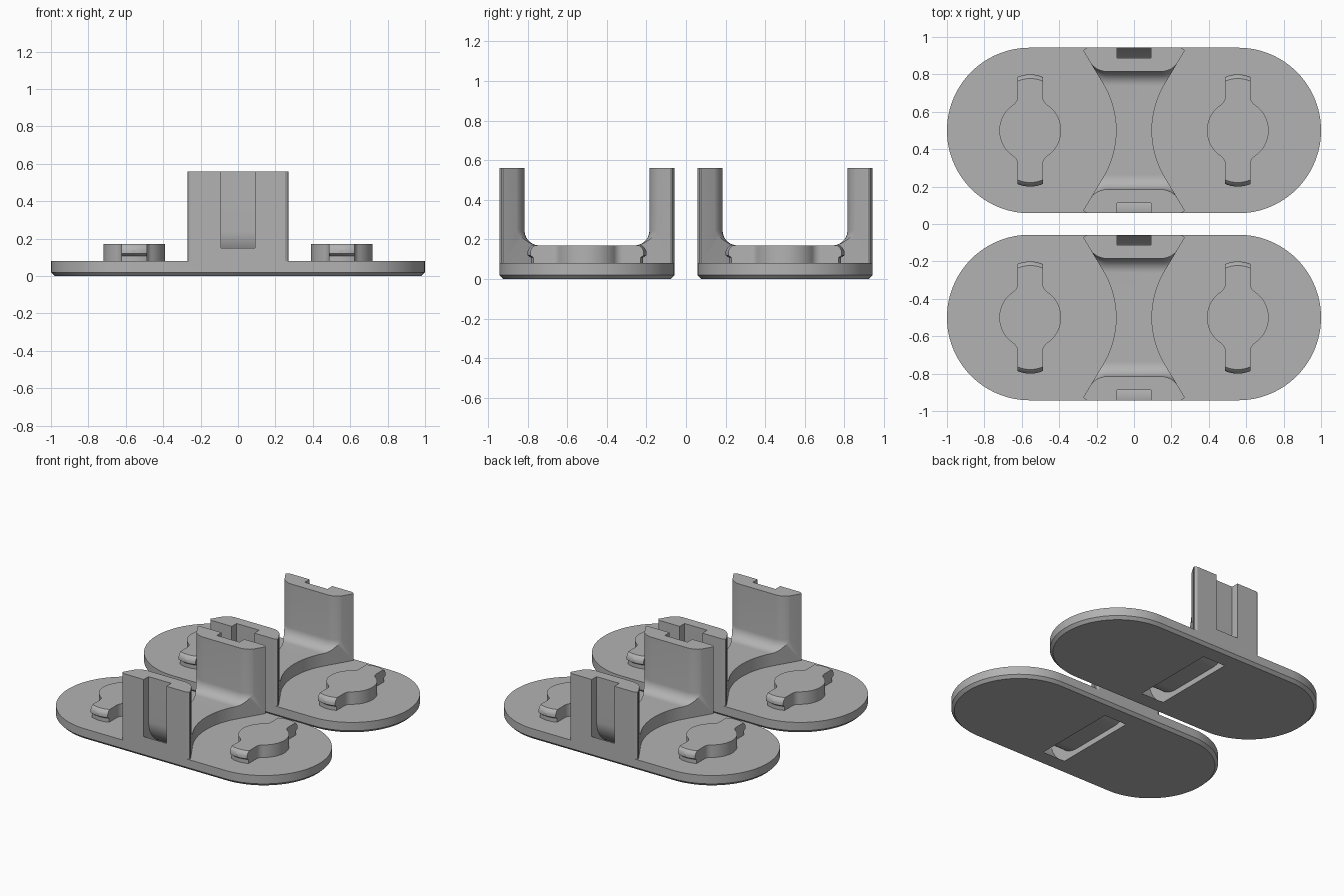
import bpy, bmesh, math
from math import sin, cos, pi, sqrt, radians

cube = bpy.data.objects.get("Cube")
if cube:
    bpy.data.objects.remove(cube)

GREY = (0.45, 0.45, 0.45)
grey = bpy.data.materials.new("plain grey")
grey.use_nodes = True
grey.diffuse_color = (*GREY, 1)
grey.node_tree.nodes["Principled BSDF"].inputs["Base Color"].default_value = (*GREY, 1)

HALF = 0.4425      # half depth of one bracket
PLATE_TOP = 0.08
FLOOR = 0.17       # cradle floor and stud top
WALL_TOP = 0.56


def arc(cx, cy, r, a0, a1, n):
    """Points on an arc, angles in degrees."""
    angles = [radians(a0 + (a1 - a0) * i / n) for i in range(n + 1)]
    return [(cx + r * cos(a), cy + r * sin(a)) for a in angles]


def mirror_quarter(q):
    """Closed outline from a first-quadrant run that goes from +x round to +y."""
    half = q + [(-x, y) for x, y in reversed(q)]
    loop = half + [(-x, -y) for x, y in half]
    return [p for i, p in enumerate(loop) if math.dist(p, loop[i - 1]) > 1e-5]


def loft(name, rings):
    """Closed solid through matching rings of 3D points."""
    bm = bmesh.new()
    rows = [[bm.verts.new(p) for p in ring] for ring in rings]
    bm.faces.new(list(reversed(rows[0])))
    bm.faces.new(rows[-1])
    n = len(rows[0])
    for low, high in zip(rows, rows[1:]):
        for i in range(n):
            j = (i + 1) % n
            bm.faces.new((low[i], low[j], high[j], high[i]))
    bmesh.ops.recalc_face_normals(bm, faces=bm.faces)
    mesh = bpy.data.meshes.new(name)
    bm.to_mesh(mesh)
    bm.free()
    mesh.materials.append(grey)
    obj = bpy.data.objects.new(name, mesh)
    bpy.context.collection.objects.link(obj)
    return obj


def at_z(outline, z):
    return [(x, y, z) for x, y in outline]


def combine(obj, tool, operation):
    """Apply a boolean and remove the tool object."""
    mod = obj.modifiers.new("boolean", "BOOLEAN")
    mod.operation, mod.object, mod.solver = operation, tool, "EXACT"
    bpy.context.view_layer.objects.active = obj
    bpy.ops.object.modifier_apply(modifier=mod.name)
    bpy.data.objects.remove(tool)


def smooth(obj):
    bpy.ops.object.select_all(action="DESELECT")
    obj.select_set(True)
    bpy.context.view_layer.objects.active = obj
    bpy.ops.object.shade_smooth_by_angle(angle=radians(25))


# Oblong plate with a chamfered lower edge
def stadium(inset):
    return mirror_quarter(arc(1 - HALF, 0, HALF - inset, 0, 90, 24))


bracket = loft("bracket_back", [at_z(stadium(0.02), 0), at_z(stadium(0), 0.02),
                                at_z(stadium(0), PLATE_TOP)])

# Hourglass block, waisted in the middle and flared toward both ends
WAIST, SWEEP = 0.096, 0.485
flare = arc(WAIST + SWEEP, 0, SWEEP, 180, 149, 14)
hourglass = mirror_quarter(flare + [(0.27, 0.425), (0.268, 0.432), (0.25, HALF)])
cradle = loft("cradle", [at_z(hourglass, 0.05), at_z(hourglass, WALL_TOP)])

# Hollow between the two walls, with a fillet running down into the floor
FILLET = 0.075


def hollow_outline(d):
    corner = arc(0.144, 0.425, 0.11 + d, -31, -90, 10)
    x, y = corner[0]
    tip = (x + 0.103, y + 0.171)
    return mirror_quarter([(0.7, tip[1]), tip] + corner)


levels = []
for i in range(11):
    a = radians(9 * i)
    levels.append(at_z(hollow_outline(FILLET * (1 - sin(a))), FLOOR + FILLET * (1 - cos(a))))
levels.append(at_z(hollow_outline(0), 0.7))
combine(cradle, loft("hollow", levels), "DIFFERENCE")
combine(bracket, cradle, "UNION")

# Strap channel: down the outside of each wall, curving under the floor
inner = [(0.388, 0.7)] + arc(0.188, 0.24, 0.2, 0, -90, 16)
low = math.degrees(math.asin(0.24 / 0.27))
outer = [(0.312, -0.1)] + arc(0.188, 0.24, 0.27, -low, -19.5, 12) + [(0.6, 0.15), (0.6, 0.7)]
side = inner + [(-y, z) for y, z in reversed(inner)]
side += [(-y, z) for y, z in reversed(outer)] + outer
channel = loft("strap_channel", [[(x, y, z) for y, z in side] for x in (-0.09, 0.09)])
combine(bracket, channel, "DIFFERENCE")
smooth(bracket)


# Keyed stud: round boss with two arms that end in a snap ridge
def stud_outline(tip):
    r, w, f = 0.165, 0.068, 0.05
    fy = sqrt((r + f) ** 2 - (w + f) ** 2)
    meet = math.degrees(math.atan2(fy, w + f))
    boss = arc(0, 0, r, 0, meet, 14)
    neck = arc(w + f, fy, f, meet + 180, 180, 7)
    end = [(w * k, tip - 0.014 * k * k) for k in (1, 0.75, 0.5, 0.25, 0)]
    return mirror_quarter(boss + neck[1:] + end)


ridge = ((0.07, 0.283), (0.108, 0.283), (0.12, 0.3), (0.14, 0.3), (0.157, 0.292), (FLOOR, 0.278))
stud = loft("stud_left_back", [at_z(stud_outline(t), z) for z, t in ridge])
smooth(stud)


# Two brackets, one behind the other, each with a stud on either side
def place(obj, name, x, y):
    copy = obj.copy()
    copy.name = name
    copy.location = (x, y, 0)
    bpy.context.collection.objects.link(copy)


STUD_X = 0.555
bracket.location.y = 0.5
stud.location = (STUD_X, 0.5, 0)
place(bracket, "bracket_front", 0, -0.5)
place(stud, "stud_right_back", -STUD_X, 0.5)
place(stud, "stud_left_front", STUD_X, -0.5)
place(stud, "stud_right_front", -STUD_X, -0.5)
